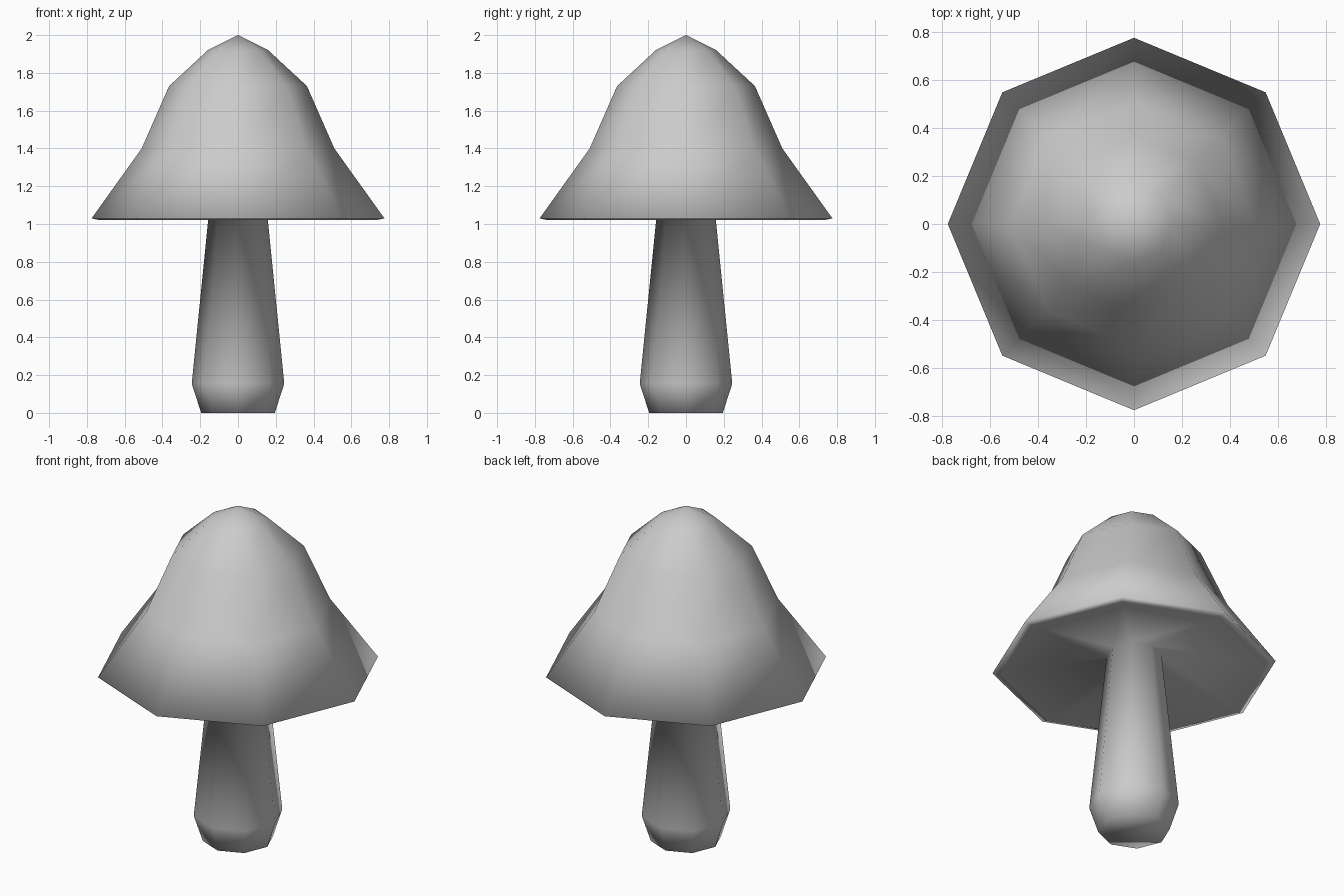
import bpy, bmesh, math

if "Cube" in bpy.data.objects:
    bpy.data.objects.remove(bpy.data.objects["Cube"])

SIDES = 8

# Half profiles as (radius, height), from the ground up to the tip
stem = [(0.195, 0.0), (0.245, 0.155), (0.15, 1.10)]
cap_underside = [(0.73, 1.02)]
cap_top = [(0.775, 1.03), (0.51, 1.40), (0.365, 1.73), (0.16, 1.92)]
TIP = 2.0


def ring(bm, radius, z):
    step = 2 * math.pi / SIDES
    return [bm.verts.new((radius * math.cos(i * step), radius * math.sin(i * step), z))
            for i in range(SIDES)]


# One continuous skin, so stem and cap blend smoothly where they meet
bm = bmesh.new()
rings = [ring(bm, r, z) for r, z in stem + cap_underside + cap_top]
for low, high in zip(rings, rings[1:]):
    for i in range(SIDES):
        j = (i + 1) % SIDES
        bm.faces.new((low[i], low[j], high[j], high[i]))

# Flat foot and pointed tip
bm.faces.new(rings[0][::-1])
tip = bm.verts.new((0, 0, TIP))
for i in range(SIDES):
    bm.faces.new((rings[-1][i], rings[-1][(i + 1) % SIDES], tip))

bmesh.ops.recalc_face_normals(bm, faces=bm.faces[:])
for f in bm.faces:
    f.smooth = True

mesh = bpy.data.meshes.new("mushroom")
bm.to_mesh(mesh)
bm.free()

grey = bpy.data.materials.new("light grey")
grey.diffuse_color = (0.6, 0.6, 0.6, 1)
grey.use_nodes = True
grey.node_tree.nodes["Principled BSDF"].inputs["Base Color"].default_value = grey.diffuse_color
mesh.materials.append(grey)
bpy.context.collection.objects.link(bpy.data.objects.new("mushroom", mesh))
